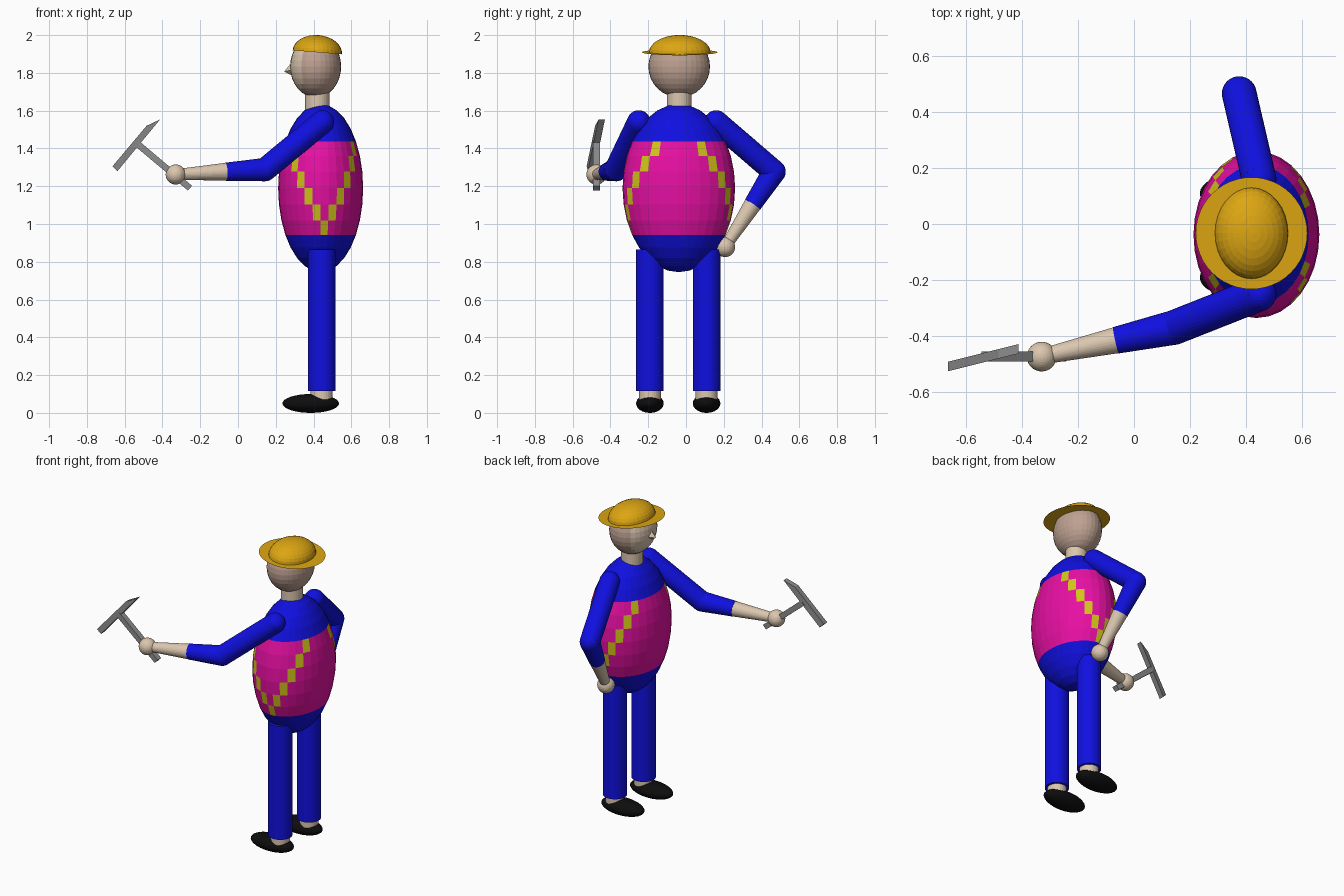
import bpy, bmesh, math
from mathutils import Vector, Matrix

if "Cube" in bpy.data.objects:
    bpy.data.objects.remove(bpy.data.objects["Cube"])


def material(name, r, g, b):
    m = bpy.data.materials.new(name)
    m.diffuse_color = (r, g, b, 1)
    m.use_nodes = True
    m.node_tree.nodes["Principled BSDF"].inputs["Base Color"].default_value = m.diffuse_color
    return m


BLUE = material("blue cloth", 0.005, 0.005, 0.75)
PINK = material("pink cloth", 0.83, 0.005, 0.38)
YELLOW = material("yellow stripe", 0.65, 0.55, 0.01)
SKIN = material("skin", 0.71, 0.57, 0.43)
BROWN = material("brown skin", 0.51, 0.355, 0.285)
STRAW = material("straw", 0.72, 0.38, 0.006)
BLACK = material("black", 0.004, 0.004, 0.004)
GREY = material("grey metal", 0.27, 0.27, 0.27)


def finish(name, bm, *mats):
    me = bpy.data.meshes.new(name)
    bm.to_mesh(me)
    bm.free()
    for m in mats:
        me.materials.append(m)
    ob = bpy.data.objects.new(name, me)
    bpy.context.collection.objects.link(ob)
    return ob


def ellipsoid(name, loc, radii, *mats, rule=None, seg=32, rings=16):
    """Faces take the material index given by rule(direction on the unit sphere)."""
    bm = bmesh.new()
    bmesh.ops.create_uvsphere(bm, u_segments=seg, v_segments=rings, radius=1)
    if rule:
        for f in bm.faces:
            f.material_index = rule(f.calc_center_median().normalized())
    bmesh.ops.transform(bm, verts=bm.verts,
                        matrix=Matrix.Translation(loc) @ Matrix.Diagonal((*radii, 1)))
    return finish(name, bm, *mats)


def tube(name, a, b, ra, rb, mat, seg=32):
    a, b = Vector(a), Vector(b)
    d = b - a
    bm = bmesh.new()
    bmesh.ops.create_cone(bm, cap_ends=True, segments=seg, radius1=ra, radius2=rb, depth=d.length)
    rot = Vector((0, 0, 1)).rotation_difference(d).to_matrix().to_4x4()
    bmesh.ops.transform(bm, verts=bm.verts, matrix=Matrix.Translation((a + b) / 2) @ rot)
    return finish(name, bm, mat)


def prism(name, outline, y0, shear, half, mat):
    """Extrude an outline of (x, z) points along y, sheared along x."""
    bm = bmesh.new()
    rows = [[bm.verts.new((x, y0 + shear * (x + 0.54) + s * half, z)) for x, z in outline]
            for s in (-1, 1)]
    n = len(outline)
    bm.faces.new(rows[0])
    bm.faces.new(rows[1][::-1])
    for i in range(n):
        j = (i + 1) % n
        bm.faces.new((rows[0][i], rows[1][i], rows[1][j], rows[0][j]))
    bmesh.ops.recalc_face_normals(bm, faces=bm.faces)
    return finish(name, bm, mat)


# Torso: blue ends, pink band, yellow stepped V on both sides
STEP = math.radians(11.25)


def torso_rule(n):
    row = math.floor(math.asin(n.z) / STEP) + 3
    if not 0 <= row <= 5:
        return 0
    column = math.floor(math.atan2(n.x, abs(n.y)) / STEP)
    return 2 if abs(column) == row else 1


ellipsoid("torso", (0.4375, -0.038, 1.19), (0.225, 0.298, 0.445),
          BLUE, PINK, YELLOW, rule=torso_rule)

# Head, with the lighter face on the -x side
CY = -0.036
tube("neck", (0.42, CY, 1.56), (0.42, CY, 1.72), 0.065, 0.065, SKIN)
ellipsoid("head", (0.411, CY, 1.833), (0.135, 0.163, 0.163), BROWN, SKIN,
          rule=lambda n: int(n.x < -0.5))
tube("nose", (0.305, CY, 1.82), (0.246, CY, 1.807), 0.05, 0.001, SKIN, seg=4)

# Hat: thin flat brim and half dome, tilted up at the face
tilt = Matrix.Translation((0.42, CY + 0.003, 1.909)) @ Matrix.Rotation(0.08, 4, 'Y')
bm = bmesh.new()
bmesh.ops.create_circle(bm, cap_ends=True, segments=48, radius=0.2, matrix=tilt)
finish("hat_brim", bm, STRAW)
bm = bmesh.new()
bmesh.ops.create_uvsphere(bm, u_segments=32, v_segments=16, radius=1)
bmesh.ops.delete(bm, geom=[v for v in bm.verts if v.co.z < -0.01], context='VERTS')
bmesh.ops.transform(bm, verts=bm.verts, matrix=tilt @ Matrix.Diagonal((0.131, 0.163, 0.091, 1)))
finish("hat_dome", bm, STRAW)

# Legs and shoes
for side, y in (("right", -0.191), ("left", 0.109)):
    tube(side + "_leg", (0.443, y, 0.115), (0.443, y, 0.865), 0.073, 0.073, BLUE)
    tube(side + "_ankle", (0.443, y, 0.05), (0.443, y, 0.13), 0.058, 0.058, SKIN)
    ellipsoid(side + "_shoe", (0.385, y, 0.05), (0.15, 0.073, 0.05), BLACK)

# Arms: shoulder, elbow, hand
ARMS = {
    "right": ((0.447, -0.25, 1.54), (0.143, -0.37, 1.288), (-0.33, -0.474, 1.262)),
    "left": ((0.447, 0.16, 1.54), (0.376, 0.466, 1.277), (0.44, 0.207, 0.878)),
}
for side, points in ARMS.items():
    shoulder, elbow, hand = map(Vector, points)
    cuff = elbow.lerp(hand, 0.44)
    tube(side + "_upper_arm", shoulder, elbow, 0.062, 0.062, BLUE)
    ellipsoid(side + "_shoulder", shoulder, (0.062,) * 3, BLUE)
    ellipsoid(side + "_elbow", elbow, (0.062,) * 3, BLUE)
    tube(side + "_sleeve", elbow, cuff, 0.062, 0.048, BLUE)
    tube(side + "_forearm", cuff, hand, 0.047, 0.028, SKIN)
    ellipsoid(side + "_hand", hand, (0.053,) * 3, SKIN)

# Hammer held in the right hand
prism("hammer_handle", [(-0.243, 1.202), (-0.266, 1.178), (-0.545, 1.412), (-0.522, 1.438)],
      -0.474, 0, 0.018, GREY)
prism("hammer_head", [(-0.664, 1.306), (-0.638, 1.28), (-0.413, 1.553), (-0.484, 1.52)],
      -0.478, 0.25, 0.017, GREY)
